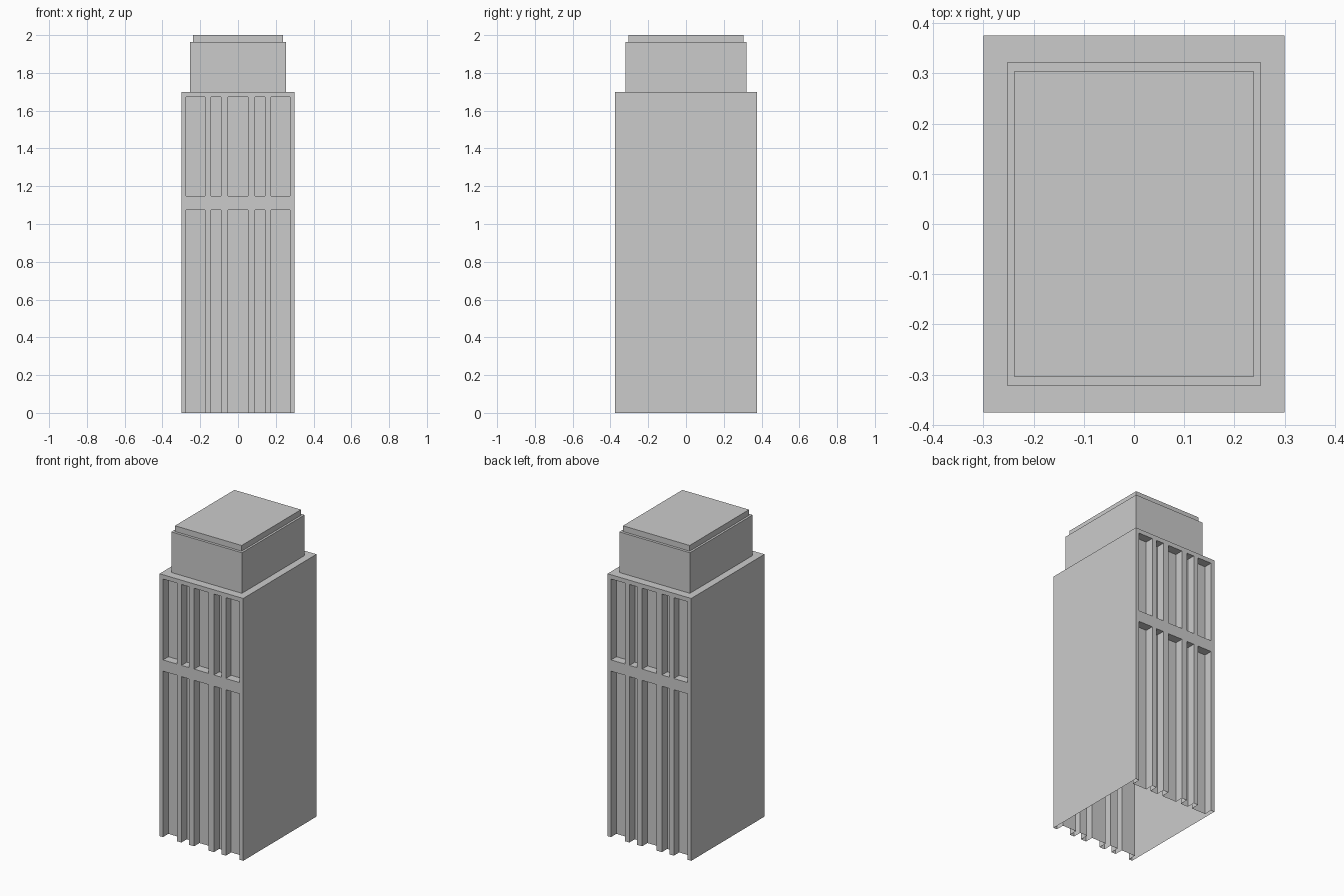
import bpy, bmesh

if "Cube" in bpy.data.objects:
    bpy.data.objects.remove(bpy.data.objects["Cube"])

W, D = 0.30, 0.375          # half width and half depth of the tower
ROOF, DEPTH = 1.70, 0.055   # shaft height, depth of window bays
BAYS = [(-0.275, -0.175), (-0.143, -0.09), (-0.052, 0.052), (0.09, 0.143), (0.175, 0.275)]
ROWS = [(0.0, 1.075), (1.148, 1.672)]


def make_object(name, quads):
    """Build a flat-shaded shell from a list of four-corner faces."""
    bm = bmesh.new()
    for q in quads:
        bm.faces.new([bm.verts.new(p) for p in q])
    bmesh.ops.remove_doubles(bm, verts=bm.verts, dist=1e-5)
    bmesh.ops.recalc_face_normals(bm, faces=bm.faces)
    mesh = bpy.data.meshes.new(name)
    bm.to_mesh(mesh)
    bm.free()
    obj = bpy.data.objects.new(name, mesh)
    bpy.context.collection.objects.link(obj)
    return obj


def ring(hx, hy, z):
    return [(-hx, -hy, z), (hx, -hy, z), (hx, hy, z), (-hx, hy, z)]


def band(a, b):
    """Four faces joining two rectangular rings."""
    return [(a[i], a[(i + 1) % 4], b[(i + 1) % 4], b[i]) for i in range(4)]


def facade(s):
    """Wall with sunken window bays; s = 1 front, -1 back."""
    def p(x, z, d=0.0):
        return (s * x, s * (-D + d), z)
    xs = sorted({-W, W, *[v for b in BAYS for v in b]})
    zs = sorted({0.0, ROOF, *[v for r in ROWS for v in r]})
    quads = []
    for x0, x1 in zip(xs, xs[1:]):
        for z0, z1 in zip(zs, zs[1:]):
            sunk = (x0, x1) in BAYS and (z0, z1) in ROWS
            d = DEPTH if sunk else 0.0
            quads.append((p(x0, z0, d), p(x1, z0, d), p(x1, z1, d), p(x0, z1, d)))
            if sunk:
                # jambs, head and sill (ground-level bays stay open below)
                sides = [((x0, z0), (x0, z1)), ((x1, z0), (x1, z1)), ((x0, z1), (x1, z1))]
                if z0 > 0:
                    sides.append(((x0, z0), (x1, z0)))
                for a, b in sides:
                    quads.append((p(*a), p(*b), p(*b, DEPTH), p(*a, DEPTH)))
    return quads


# Front and back walls with window bays
make_object("front_wall", facade(1))
make_object("back_wall", facade(-1))

# Plain side walls, open underneath, then the stepped roof and crown
sides = band(ring(W, D, 0), ring(W, D, ROOF))
side_walls = [sides[1], sides[3]]
rings = [ring(W, D, ROOF), ring(0.253, 0.321, ROOF), ring(0.253, 0.321, 1.963),
         ring(0.239, 0.304, 1.963), ring(0.239, 0.304, 2.0)]
crown = [q for a, b in zip(rings, rings[1:]) for q in band(a, b)]
make_object("side_walls_and_crown", side_walls + crown + [tuple(rings[-1])])

# Recalculated normals on open walls can point inward: make them face outward
for name, s in (("front_wall", -1), ("back_wall", 1)):
    mesh = bpy.data.objects[name].data
    if mesh.polygons[0].normal.y * s < 0:
        mesh.flip_normals()
